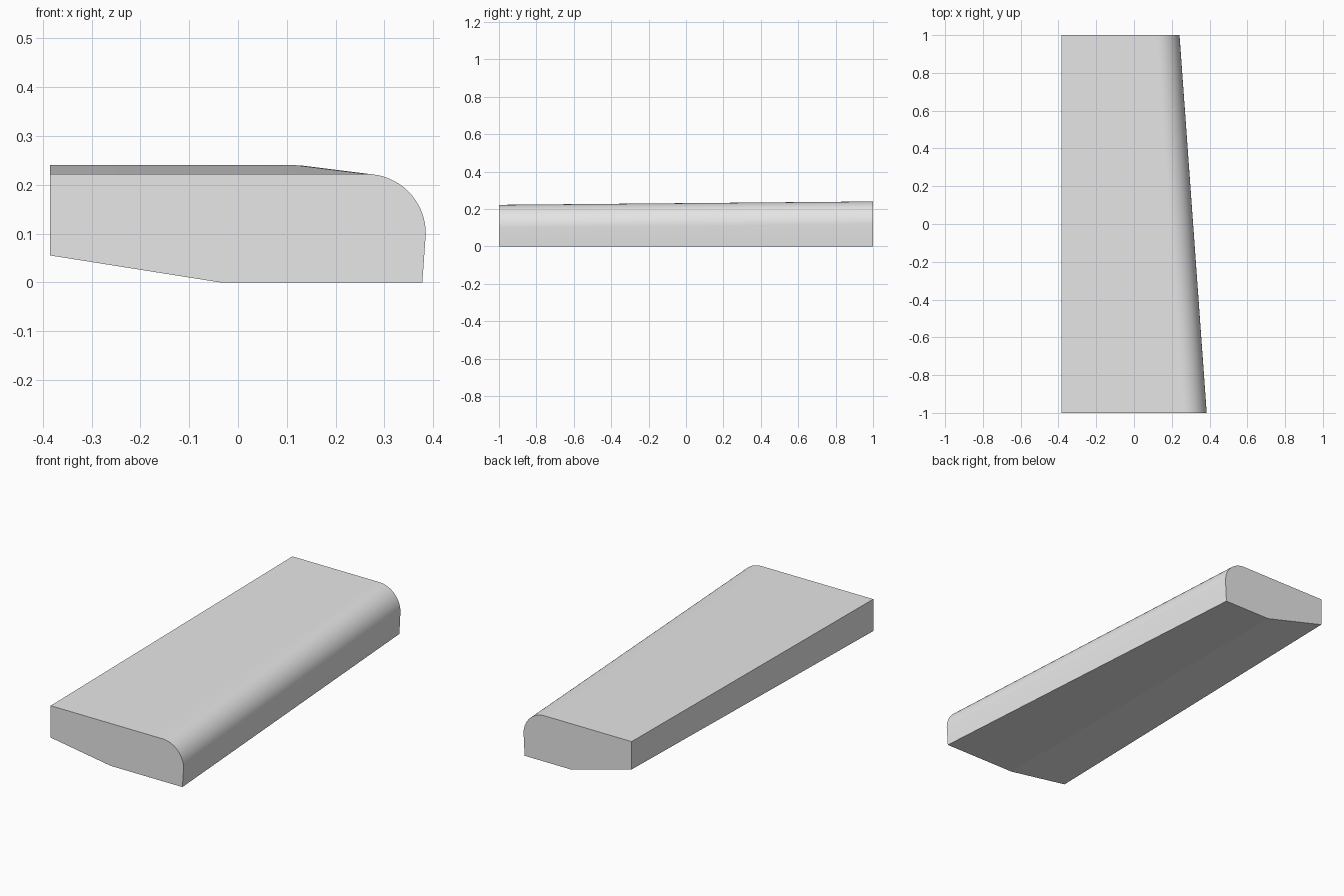
import bpy, bmesh, math

cube = bpy.data.objects.get("Cube")
if cube:
    bpy.data.objects.remove(cube, do_unlink=True)

ARC_STEPS = 16
LEFT_X = -0.385


def section(bm, y, top, wall_x, foot_x, radius, heel):
    """End outline: raked underside, flat base, leaning wall, rounded shoulder."""
    points = [(LEFT_X, heel), (-0.038, 0), (foot_x, 0)]
    for i in range(ARC_STEPS + 1):
        a = math.pi / 2 * i / ARC_STEPS
        points.append((wall_x - radius * (1 - math.cos(a)),
                       top - radius * (1 - math.sin(a))))
    points.append((LEFT_X, top))
    return [bm.verts.new((x, y, z)) for x, z in points]


# Tapered slab lofted between its two end outlines
bm = bmesh.new()
front = section(bm, -1, 0.222, 0.385, 0.378, 0.122, 0.055)
back = section(bm, 1, 0.24, 0.241, 0.235, 0.122, 0.094)
bm.faces.new(front)
bm.faces.new(back[::-1])
for i in range(len(front)):
    j = (i + 1) % len(front)
    bm.faces.new((front[i], back[i], back[j], front[j]))
bmesh.ops.recalc_face_normals(bm, faces=bm.faces)
mesh = bpy.data.meshes.new("tapered_slab")
bm.to_mesh(mesh)
bm.free()

slab = bpy.data.objects.new("tapered_slab", mesh)
bpy.context.collection.objects.link(slab)

# Plain light grey
grey = bpy.data.materials.new("light_grey")
grey.use_nodes = True
grey.diffuse_color = (0.8, 0.8, 0.8, 1)
grey.node_tree.nodes["Principled BSDF"].inputs["Base Color"].default_value = (0.8, 0.8, 0.8, 1)
mesh.materials.append(grey)

# Smooth shoulder, crisp corners
bpy.ops.object.select_all(action="DESELECT")
slab.select_set(True)
bpy.context.view_layer.objects.active = slab
bpy.ops.object.shade_smooth_by_angle(angle=math.radians(8))
